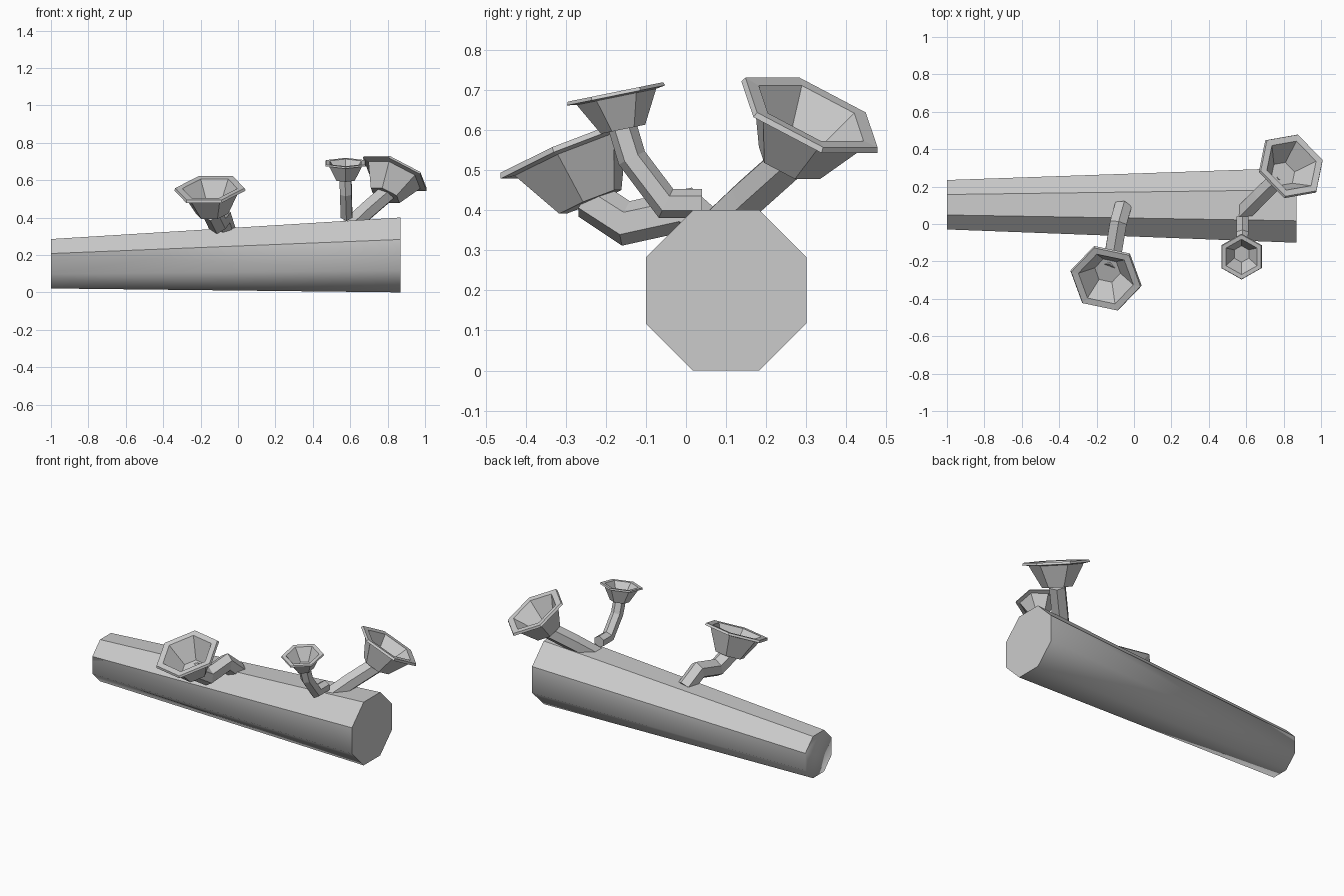
import bpy, bmesh, math
from mathutils import Vector

if "Cube" in bpy.data.objects:
    bpy.data.objects.remove(bpy.data.objects["Cube"])


def finish(name, rings, cap=True):
    """Skin a list of equal-length rings into a closed mesh object."""
    bm = bmesh.new()
    loops = [[bm.verts.new(p) for p in r] for r in rings]
    n = len(loops[0])
    for a, b in zip(loops, loops[1:]):
        for i in range(n):
            j = (i + 1) % n
            bm.faces.new((a[i], a[j], b[j], b[i]))
    bm.faces.new(loops[0][::-1])
    bm.faces.new(loops[-1])
    bmesh.ops.recalc_face_normals(bm, faces=bm.faces)
    me = bpy.data.meshes.new(name)
    bm.to_mesh(me)
    bm.free()
    ob = bpy.data.objects.new(name, me)
    bpy.context.collection.objects.link(ob)
    return ob


def ring(center, u, v, radius, sides, phase=0.0):
    pts = []
    for i in range(sides):
        t = phase + 2 * math.pi * i / sides
        pts.append(center + (u * math.cos(t) + v * math.sin(t)) * radius)
    return pts


# Log: tapered octagonal trunk lying along x
Y, Z = Vector((0, 1, 0)), Vector((0, 0, 1))
c8 = math.cos(math.pi / 8)
log = finish("log", [
    ring(Vector((-1.0, 0.103, 0.153)), Y, Z, 0.132 / c8, 8, math.pi / 8),
    ring(Vector((0.868, 0.1, 0.2)), Y, Z, 0.2 / c8, 8, math.pi / 8)])
for p in log.data.polygons:
    p.use_smooth = p.normal.z < 0.3 and p.normal.x < 0.9


def stem(name, points, radius):
    """Six-sided bent tube with mitred joints."""
    pts = [Vector(p) for p in points]
    rings = []
    for i, p in enumerate(pts):
        d0 = (p - pts[i - 1]).normalized() if i else None
        d1 = (pts[i + 1] - p).normalized() if i < len(pts) - 1 else None
        d = ((d0 or d1) + (d1 or d0)).normalized()
        side = d.cross(Z).normalized()
        up = side.cross(d)
        miter = 1 / max(0.75, d.dot(d1 or d0))
        rings.append([p + side * math.cos(t) * radius + up * math.sin(t) * radius * miter
                      for t in (math.pi / 3 * k + math.pi / 6 for k in range(6))])
    return finish(name, rings)


# Cup profile: (radius, height) as fractions of the lip radius
CUP = [(0.45, 0.0), (0.81, 0.66), (1.0, 0.69), (0.97, 0.76),
       (0.77, 0.75), (0.36, 0.14)]


def cup(name, rim_center, axis, radius, phase):
    """Hexagonal trumpet-shaped cap with a flared lip."""
    a = Vector(axis).normalized()
    side = a.cross(Z).normalized()
    out = side.cross(a)
    base = Vector(rim_center) - a * radius * 0.72
    finish(name, [ring(base + a * h * radius, out, side, r * radius, 6, phase)
                  for r, h in CUP])
    return base + a * radius * 0.04


H = math.pi / 6
FUNGI = [
    ("middle", (-0.15, -0.292, 0.55), (-0.08, -0.38, 0.92), 0.195, H,
     [(-0.06, 0.09, 0.32), (-0.085, 0.0, 0.40), (-0.11, -0.15, 0.367)], 0.052),
    ("front", (0.575, -0.175, 0.69), (0.0, -0.2, 0.98), 0.125, 0,
     [(0.58, 0.04, 0.417), (0.58, -0.05, 0.417), (0.577, -0.135, 0.53)], 0.036),
    ("end", (0.84, 0.31, 0.637), (0.38, 0.37, 0.85), 0.195, H,
     [(0.585, 0.06, 0.34), (0.68, 0.155, 0.43)], 0.052),
]

# Three trumpet fungi growing from the log
for label, rim, axis, r, phase, path, tube in FUNGI:
    base = cup(label + "_fungus_cap", rim, axis, r, phase)
    stem(label + "_fungus_stem", path + [base], tube)
